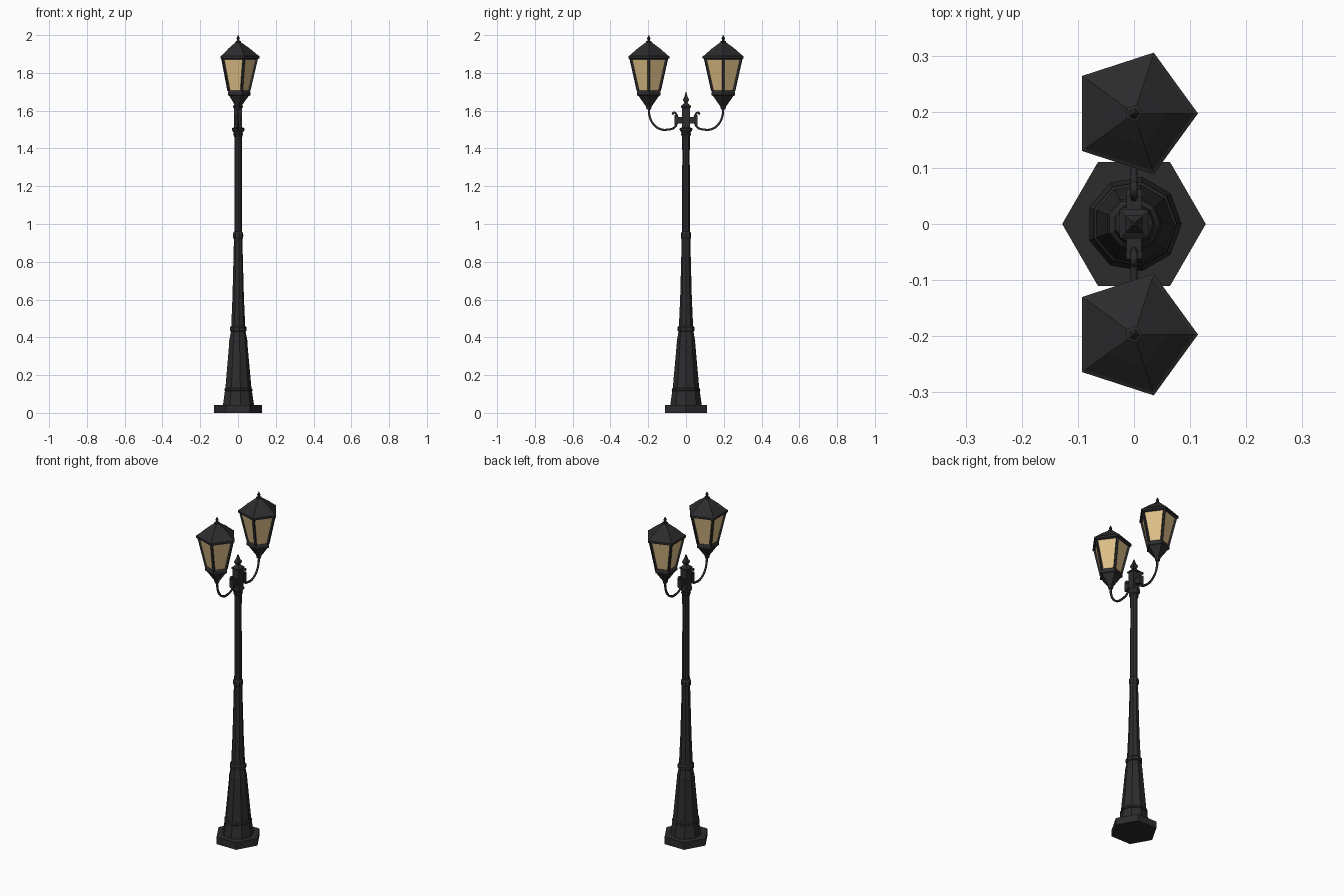
import bpy, bmesh, math
from mathutils import Vector

if "Cube" in bpy.data.objects:
    bpy.data.objects.remove(bpy.data.objects["Cube"])


def material(name, color):
    m = bpy.data.materials.new(name)
    m.diffuse_color = (*color, 1)
    m.use_nodes = True
    m.node_tree.nodes["Principled BSDF"].inputs["Base Color"].default_value = m.diffuse_color
    return m


IRON = material("dark_iron", (0.025, 0.025, 0.027))
GLASS = material("warm_glass", (0.72, 0.52, 0.24))


def finish(name, bm, mat):
    bmesh.ops.recalc_face_normals(bm, faces=bm.faces)
    me = bpy.data.meshes.new(name)
    bm.to_mesh(me)
    bm.free()
    me.materials.append(mat)
    ob = bpy.data.objects.new(name, me)
    bpy.context.collection.objects.link(ob)
    return ob


def turned(name, profile, sides, y=0.0, turn=0.0, mat=IRON, caps=True):
    """Faceted turning: profile is a list of (radius, z)."""
    bm = bmesh.new()
    rings = []
    for r, z in profile:
        angles = [turn + 2 * math.pi * i / sides for i in range(sides)]
        rings.append([bm.verts.new((r * math.cos(a), y + r * math.sin(a), z)) for a in angles])
    for a, b in zip(rings, rings[1:]):
        for i in range(sides):
            j = (i + 1) % sides
            bm.faces.new((a[i], a[j], b[j], b[i]))
    if caps:
        bm.faces.new(rings[0])
        bm.faces.new(rings[-1])
    return finish(name, bm, mat)


def box(name, center, size):
    bm = bmesh.new()
    bmesh.ops.create_cube(bm, size=1)
    bmesh.ops.scale(bm, vec=size, verts=bm.verts)
    bmesh.ops.translate(bm, vec=center, verts=bm.verts)
    return finish(name, bm, IRON)


def bar(name, p, q, out, w):
    """Square bar from p to q, one side facing the direction out."""
    p, q, out = Vector(p), Vector(q), Vector(out)
    side = (q - p).cross(out).normalized()
    bm = bmesh.new()
    ends = [[bm.verts.new(c + out * w * a + side * w * b)
             for a, b in ((1, 1), (-1, 1), (-1, -1), (1, -1))] for c in (p, q)]
    for i in range(4):
        j = (i + 1) % 4
        bm.faces.new((ends[0][i], ends[0][j], ends[1][j], ends[1][i]))
    bm.faces.new(ends[0])
    bm.faces.new(ends[1])
    return finish(name, bm, IRON)


def tube(name, points, radius):
    cu = bpy.data.curves.new(name, 'CURVE')
    cu.dimensions = '3D'
    cu.bevel_depth = radius
    cu.bevel_resolution = 1
    cu.resolution_u = 4
    cu.use_fill_caps = True
    sp = cu.splines.new('BEZIER')
    sp.bezier_points.add(len(points) - 1)
    for bp, co in zip(sp.bezier_points, points):
        bp.co = co
        bp.handle_left_type = bp.handle_right_type = 'AUTO'
    cu.materials.append(IRON)
    ob = bpy.data.objects.new(name, cu)
    bpy.context.collection.objects.link(ob)
    bpy.ops.object.select_all(action='DESELECT')
    ob.select_set(True)
    bpy.context.view_layer.objects.active = ob
    bpy.ops.object.convert(target='MESH')


# Foot and post
turned("foot", [(0.128, 0), (0.128, 0.042)], 6)
turned("pedestal", [(0.085, 0.04), (0.074, 0.115), (0.077, 0.118), (0.076, 0.127),
                    (0.071, 0.132), (0.049, 0.375), (0.05, 0.38), (0.048, 0.39),
                    (0.040, 0.43), (0.046, 0.434), (0.046, 0.452), (0.038, 0.46)], 9)
turned("shaft", [(0.038, 0.46), (0.031, 0.62), (0.023, 0.92), (0.027, 0.927), (0.028, 0.94),
                 (0.027, 0.953), (0.021, 0.96), (0.020, 1.38), (0.021, 1.46), (0.027, 1.475),
                 (0.024, 1.483), (0.034, 1.497), (0.034, 1.506), (0.024, 1.512)], 9)

# Square head block with finial
S = math.sqrt(2)
turned("head_block", [(r * S, z) for r, z in (
    (0.022, 1.51), (0.022, 1.615), (0.026, 1.618), (0.026, 1.626), (0.015, 1.634),
    (0.009, 1.642), (0.015, 1.654), (0.015, 1.662), (0.008, 1.675), (0.002, 1.70))],
    4, turn=math.pi / 4)

ARM = ((0.073, 1.580), (0.062, 1.590), (0.050, 1.577), (0.046, 1.545), (0.060, 1.512),
       (0.095, 1.500), (0.135, 1.502), (0.172, 1.528), (0.193, 1.572), (0.197, 1.62))
TOP, BOTTOM = (0.101, 1.878), (0.060, 1.703)

for s, label in ((1, "back"), (-1, "front")):
    y = 0.197 * s

    # Bracket and scrolled arm
    box(label + "_bracket", (0, s * 0.037, 1.55), (0.026, 0.05, 0.034))
    box(label + "_bracket_end", (0, s * 0.055, 1.55), (0.028, 0.014, 0.052))
    tube(label + "_arm", [(0, s * a, z) for a, z in ARM], 0.0065)

    # Lantern cup, glass and roof
    turned(label + "_lantern_cup", [(0.012, 1.605), (0.017, 1.625), (0.024, 1.633),
                                    (0.056, 1.677), (0.066, 1.682), (0.066, 1.698),
                                    (0.060, 1.707)], 5, y)
    turned(label + "_glass", [(BOTTOM[0] - 0.002, BOTTOM[1]), (TOP[0] - 0.002, TOP[1])],
           5, y, mat=GLASS, caps=False)
    turned(label + "_roof", [(0.102, 1.872), (0.114, 1.877), (0.114, 1.889), (0.107, 1.892),
                             (0.060, 1.931), (0.016, 1.962), (0.016, 1.967), (0.008, 1.970),
                             (0.006, 1.976), (0.010, 1.982), (0.007, 1.988), (0.001, 2.0)],
           5, y)

    # Corner bars of the lantern
    for i in range(5):
        a = 2 * math.pi * i / 5
        d = Vector((math.cos(a), math.sin(a), 0))
        ends = [(d.x * r, y + d.y * r, z) for r, z in (BOTTOM, TOP)]
        bar(f"{label}_lantern_bar_{i + 1}", ends[0], ends[1], d, 0.0055)
